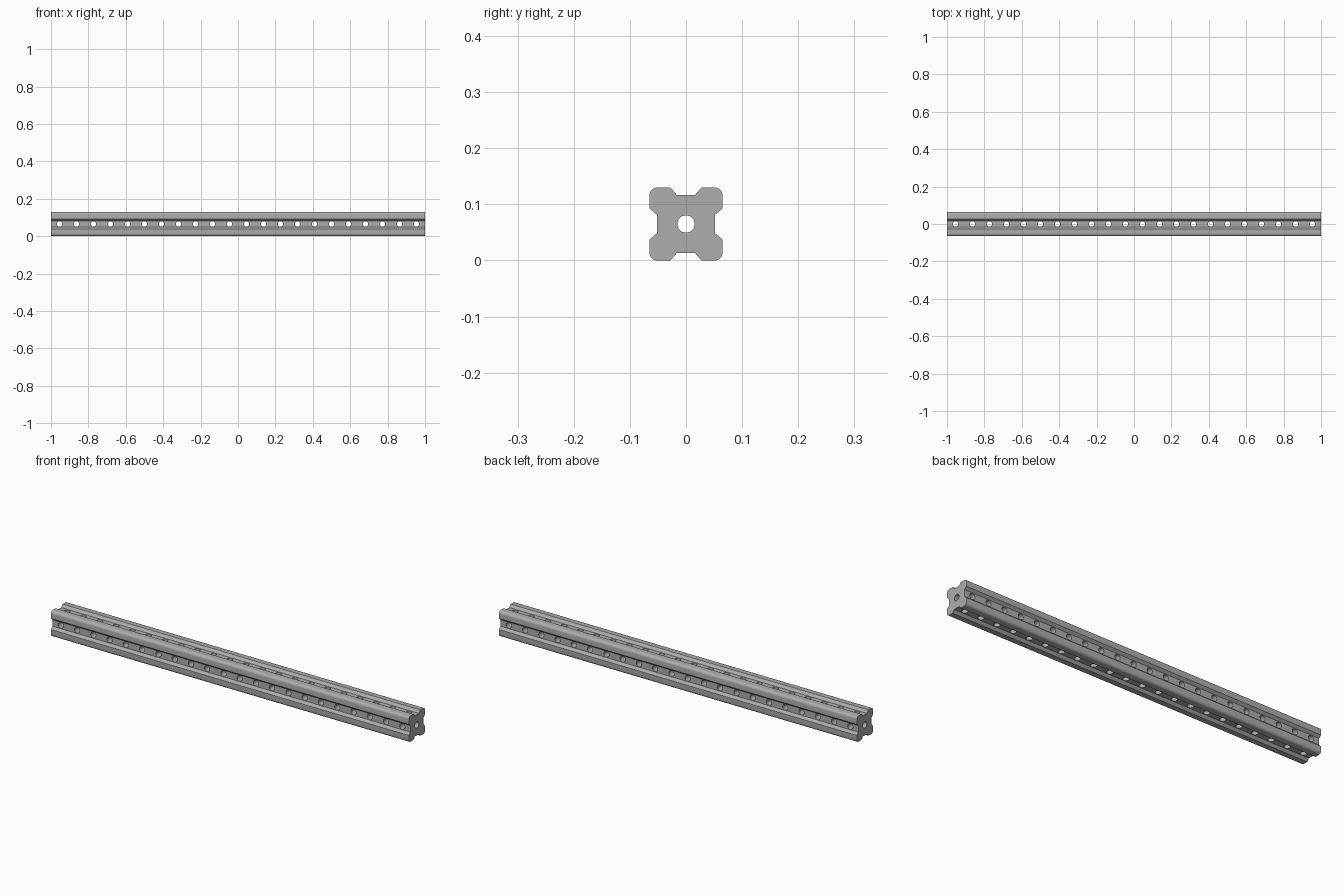
import bpy, bmesh, math
from mathutils import Matrix, Vector

if "Cube" in bpy.data.objects:
    bpy.data.objects.remove(bpy.data.objects["Cube"])

LENGTH, HALF = 2.0, 0.065
FLOOR, SLOT_IN, SLOT_OUT = 0.052, 0.0165, 0.028
CORNER, HOLES = 0.014, 22
BORE_R, HOLE_R = 0.0155, 0.0145

metal = bpy.data.materials.new("grey metal")
metal.use_nodes = True
grey = (0.42, 0.42, 0.42, 1)
metal.diffuse_color = grey
metal.node_tree.nodes["Principled BSDF"].inputs["Base Color"].default_value = grey


def make_object(name, bm):
    bmesh.ops.recalc_face_normals(bm, faces=bm.faces)
    mesh = bpy.data.meshes.new(name)
    bm.to_mesh(mesh)
    bm.free()
    mesh.materials.append(metal)
    obj = bpy.data.objects.new(name, mesh)
    bpy.context.collection.objects.link(obj)
    return obj


def drill(name, positions, axis, radius, depth, segments=24):
    """Cylinders along an axis, used as a hidden cutter."""
    bm = bmesh.new()
    turn = Vector((0, 0, 1)).rotation_difference(axis).to_matrix().to_4x4()
    for x in positions:
        bmesh.ops.create_cone(bm, cap_ends=True, segments=segments,
                              radius1=radius, radius2=radius, depth=depth,
                              matrix=Matrix.Translation((x, 0, HALF)) @ turn)
    obj = make_object(name, bm)
    obj.hide_render = True
    return obj


# Cross-section: one slotted side and rounded corner, turned four times
quarter = [(HALF, -SLOT_OUT), (FLOOR, -SLOT_IN), (FLOOR, SLOT_IN), (HALF, SLOT_OUT)]
c = HALF - CORNER
for i in range(7):
    a = math.radians(15 * i)
    quarter.append((c + CORNER * math.cos(a), c + CORNER * math.sin(a)))

bm = bmesh.new()
verts = []
for k in range(4):
    spin = Matrix.Rotation(k * math.pi / 2, 2)
    for point in quarter:
        y, z = spin @ Vector(point)
        verts.append(bm.verts.new((-LENGTH / 2, y, z + HALF)))
end = bm.faces.new(verts)
side = bmesh.ops.extrude_face_region(bm, geom=[end], use_keep_orig=True)
bmesh.ops.translate(bm, vec=(LENGTH, 0, 0),
                    verts=[v for v in side["geom"] if isinstance(v, bmesh.types.BMVert)])
rail = make_object("slotted_rail", bm)

# Long bore and two rows of cross holes
pitch = LENGTH / HOLES
row = [-LENGTH / 2 + pitch * (i + 0.5) for i in range(HOLES)]
cutters = [
    drill("bore_cutter", [0], Vector((1, 0, 0)), BORE_R, LENGTH + 0.2, 32),
    drill("side_hole_cutter", row, Vector((0, 1, 0)), HOLE_R, 0.3),
    drill("top_hole_cutter", row, Vector((0, 0, 1)), HOLE_R, 0.3),
]
for cutter in cutters:
    mod = rail.modifiers.new(cutter.name, "BOOLEAN")
    mod.operation = "DIFFERENCE"
    mod.solver = "EXACT"
    mod.object = cutter

# Bake the cuts and drop the cutters
bpy.context.view_layer.update()
graph = bpy.context.evaluated_depsgraph_get()
baked = bpy.data.meshes.new_from_object(rail.evaluated_get(graph))
rail.modifiers.clear()
rail.data = baked
for cutter in cutters:
    bpy.data.objects.remove(cutter)

bpy.ops.object.select_all(action="DESELECT")
rail.select_set(True)
bpy.context.view_layer.objects.active = rail
bpy.ops.object.shade_smooth_by_angle(angle=math.radians(30))
